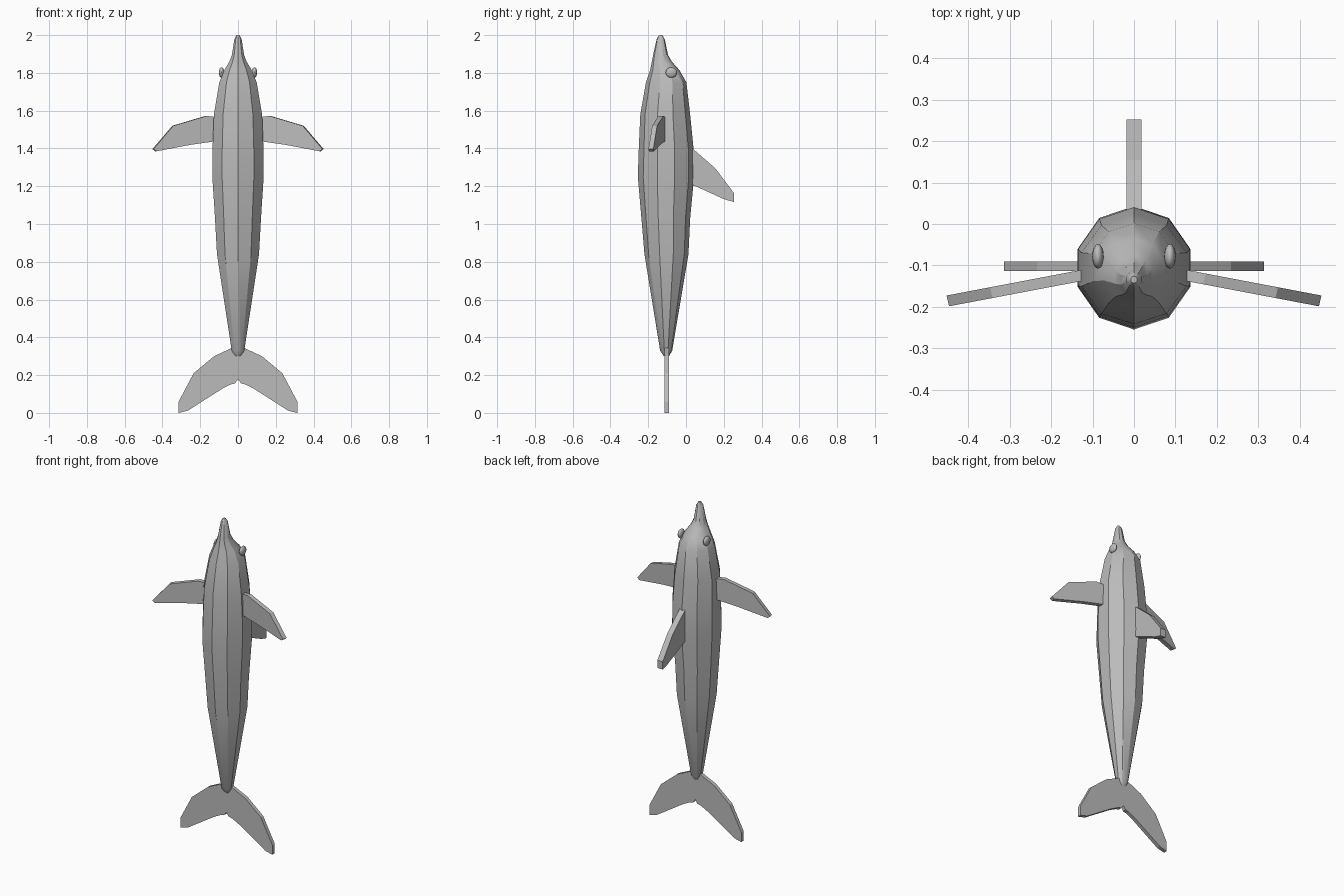
import bpy, bmesh, math

if "Cube" in bpy.data.objects:
    bpy.data.objects.remove(bpy.data.objects["Cube"])

grey = bpy.data.materials.new("dolphin grey")
grey.diffuse_color = (0.5, 0.5, 0.5, 1)
grey.use_nodes = True
grey.node_tree.nodes["Principled BSDF"].inputs["Base Color"].default_value = grey.diffuse_color


def finish(name, bm):
    bmesh.ops.recalc_face_normals(bm, faces=bm.faces)
    mesh = bpy.data.meshes.new(name)
    bm.to_mesh(mesh)
    bm.free()
    mesh.materials.append(grey)
    ob = bpy.data.objects.new(name, mesh)
    bpy.context.collection.objects.link(ob)
    return ob


def smooth(ob, degrees):
    bpy.ops.object.select_all(action='DESELECT')
    ob.select_set(True)
    bpy.context.view_layer.objects.active = ob
    bpy.ops.object.shade_smooth_by_angle(angle=math.radians(degrees))


def plate(name, outline, place):
    """Flat slab: place(u, v, side) puts each outline point on side -1 or +1."""
    bm = bmesh.new()
    a = [bm.verts.new(place(u, v, -1)) for u, v in outline]
    b = [bm.verts.new(place(u, v, 1)) for u, v in outline]
    bm.faces.new(a)
    bm.faces.new(b[::-1])
    n = len(a)
    for i in range(n):
        bm.faces.new((a[i], b[i], b[(i + 1) % n], a[(i + 1) % n]))
    return finish(name, bm)


# Body: ten-sided rings of (height, half width, belly y, back y)
rings = [
    (0.30, 0.018, -0.118, -0.090), (0.33, 0.035, -0.137, -0.073),
    (0.84, 0.117, -0.220, 0.013), (1.03, 0.128, -0.236, 0.022),
    (1.25, 0.143, -0.255, 0.043), (1.40, 0.142, -0.250, 0.040),
    (1.58, 0.134, -0.242, 0.022), (1.75, 0.104, -0.212, 0.002),
    (1.815, 0.076, -0.190, -0.035), (1.86, 0.048, -0.181, -0.075),
    (1.895, 0.034, -0.174, -0.095), (1.98, 0.020, -0.155, -0.113),
    (2.00, 0.008, -0.143, -0.126),
]
SIDES = 10
bm = bmesh.new()
loops = []
for z, w, y0, y1 in rings:
    cy, ry = (y0 + y1) / 2, (y1 - y0) / 2
    loops.append([bm.verts.new((w * math.sin(t), cy + ry * math.cos(t), z))
                  for t in (2 * math.pi * i / SIDES for i in range(SIDES))])
for lo, hi in zip(loops, loops[1:]):
    for i in range(SIDES):
        j = (i + 1) % SIDES
        bm.faces.new((lo[i], lo[j], hi[j], hi[i]))
bm.faces.new(loops[0])
bm.faces.new(loops[-1])
smooth(finish("body", bm), 30)

# Flippers, swept down and slightly forward
flipper = [(0.11, 1.565), (0.17, 1.572), (0.345, 1.52), (0.45, 1.397),
           (0.435, 1.385), (0.25, 1.42), (0.11, 1.44)]
for label, s in (("right", 1), ("left", -1)):
    plate(label + "_flipper", flipper,
          lambda u, v, k: (s * (u + 0.003 * k), -0.126 - 0.19 * (u - 0.135) + 0.013 * k, v))

# Dorsal fin
dorsal = [(0.0, 1.43), (0.04, 1.395), (0.155, 1.295), (0.253, 1.165),
          (0.253, 1.117), (0.205, 1.13), (0.04, 1.205), (0.0, 1.22)]
plate("dorsal_fin", dorsal, lambda u, v, k: (0.018 * k, u, v))

# Tail fluke, symmetrical outline
half = [(0.03, 0.345), (0.127, 0.30), (0.235, 0.21), (0.314, 0.06), (0.314, 0.0),
        (0.265, 0.012), (0.085, 0.127), (0.04, 0.15), (0.015, 0.157)]
fluke = half + [(0, 0.178)] + [(-u, v) for u, v in half[::-1]]
plate("tail_fluke", fluke, lambda u, v, k: (u, -0.102 + 0.0115 * k, v))

# Eyes: flattened spheres on the sides of the head
for label, s in (("right", 1), ("left", -1)):
    bm = bmesh.new()
    bmesh.ops.create_uvsphere(bm, u_segments=16, v_segments=8, radius=1)
    for v in bm.verts:
        x, y, z = v.co
        v.co = (s * 0.087 + 0.014 * x, -0.078 + 0.03 * y, 1.802 + 0.028 * z)
    smooth(finish(label + "_eye", bm), 40)
